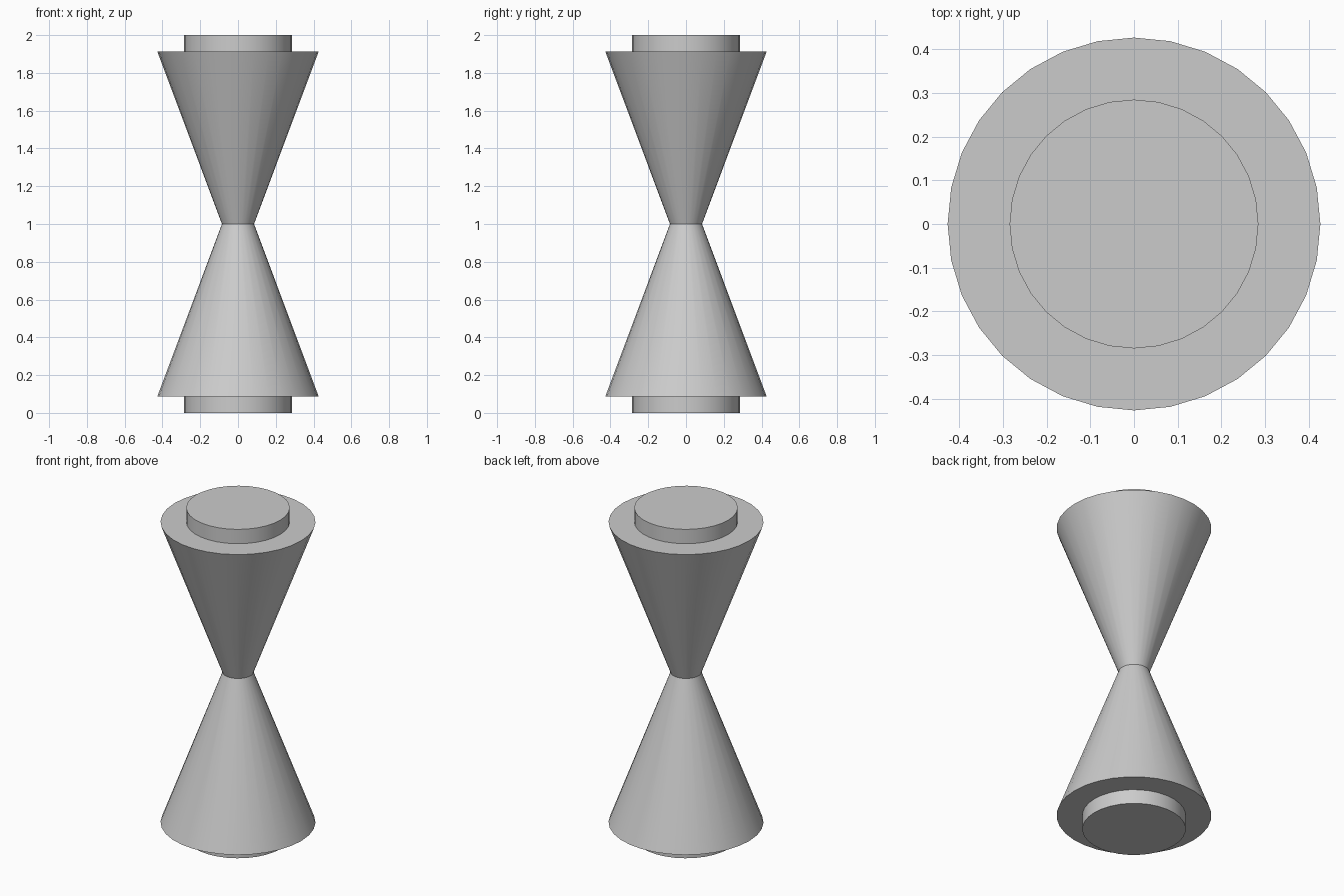
import bpy
import math

if "Cube" in bpy.data.objects:
    bpy.data.objects.remove(bpy.data.objects["Cube"])

SIDES = 32
grey = bpy.data.materials.new("light_grey")
grey.diffuse_color = (0.6, 0.6, 0.6, 1)
grey.use_nodes = True
grey.node_tree.nodes["Principled BSDF"].inputs["Base Color"].default_value = grey.diffuse_color


def frustum(name, r_bottom, r_top, z0, z1):
    """Closed round section standing between two heights."""
    bpy.ops.mesh.primitive_cone_add(vertices=SIDES, radius1=r_bottom, radius2=r_top,
                                    depth=z1 - z0, location=(0, 0, (z0 + z1) / 2))
    ob = bpy.context.object
    ob.name = name
    ob.data.materials.append(grey)
    bpy.ops.object.shade_smooth_by_angle(angle=math.radians(30))


RIM, NECK, CAP = 0.427, 0.085, 0.285

# End discs
frustum("bottom_disc", CAP, CAP, 0.0, 0.087)
frustum("top_disc", CAP, CAP, 1.913, 2.0)

# Two tapered bodies meeting at the narrow waist
frustum("lower_cone", RIM, NECK, 0.087, 1.0)
frustum("upper_cone", NECK, RIM, 1.0, 1.913)
